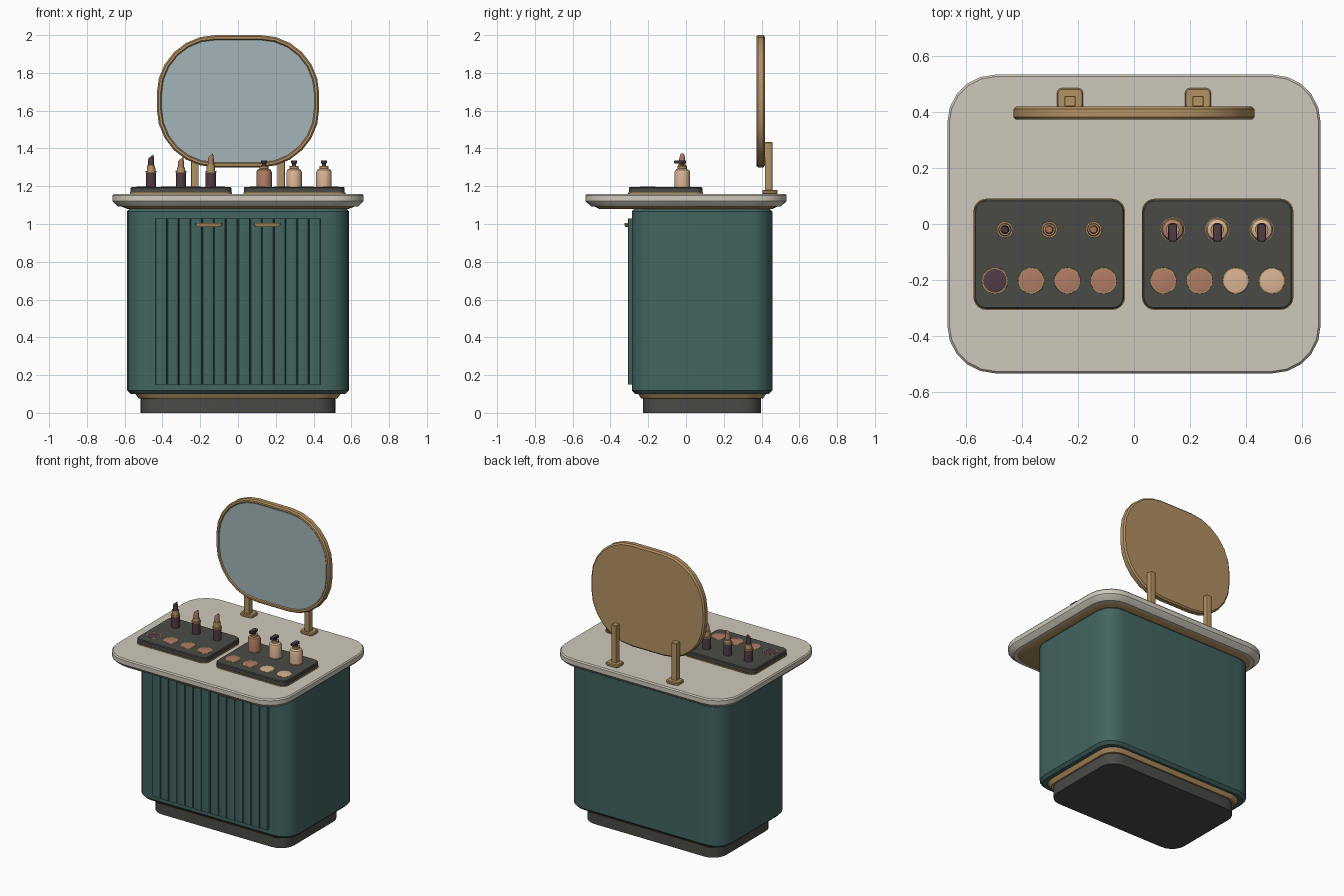
import bpy, bmesh, math
from mathutils import Matrix

cube = bpy.data.objects.get("Cube")
if cube:
    bpy.data.objects.remove(cube, do_unlink=True)


def material(name, r, g, b):
    """Flat colour given as sRGB 0-255, stored linear."""
    lin = [((c / 255 + 0.055) / 1.055) ** 2.4 for c in (r, g, b)] + [1]
    m = bpy.data.materials.new(name)
    m.use_nodes = True
    m.diffuse_color = lin
    m.node_tree.nodes["Principled BSDF"].inputs["Base Color"].default_value = lin
    return m


teal = material("teal paint", 66, 100, 96)
stone = material("pale stone", 206, 201, 188)
gold = material("brushed gold", 180, 146, 98)
dark = material("dark grey", 74, 75, 70)
glass = material("mirror glass", 164, 181, 186)
plum = material("plum", 80, 60, 68)
rose = material("rose brown", 176, 124, 100)
cream = material("skin cream", 218, 180, 148)


def outline(hx, hy, r, segs):
    """Rounded rectangle, counter-clockwise."""
    pts = []
    for q, (sx, sy) in enumerate(((1, 1), (-1, 1), (-1, -1), (1, -1))):
        for i in range(segs + 1):
            a = math.pi / 2 * (q + i / segs)
            pts.append((sx * (hx - r) + r * math.cos(a),
                        sy * (hy - r) + r * math.sin(a)))
    return pts


def loft(name, mat, at, rings, segs=5, upright=False, slant=0):
    """Stack rounded-rectangle rings (height, half x, half y, radius)."""
    bm = bmesh.new()
    loops = [[bm.verts.new((x, y, z)) for x, y in outline(hx, hy, r, segs)]
             for z, hx, hy, r in rings]
    for v in loops[-1]:
        v.co.z += slant * v.co.x
    n = len(loops[0])
    for a, b in zip(loops, loops[1:]):
        for i in range(n):
            j = (i + 1) % n
            bm.faces.new((a[i], a[j], b[j], b[i]))
    bm.faces.new(loops[0][::-1])
    bm.faces.new(loops[-1])
    bmesh.ops.remove_doubles(bm, verts=bm.verts, dist=0.0001)
    if upright:
        bm.transform(Matrix.Rotation(math.pi / 2, 4, "X"))
    me = bpy.data.meshes.new(name)
    bm.to_mesh(me)
    bm.free()
    me.materials.append(mat)
    ob = bpy.data.objects.new(name, me)
    ob.location = at
    bpy.context.collection.objects.link(ob)
    bpy.ops.object.select_all(action="DESELECT")
    ob.select_set(True)
    bpy.context.view_layer.objects.active = ob
    bpy.ops.object.shade_smooth_by_angle(angle=math.radians(32))
    return ob


def slab(name, mat, at, hx, hy, height, r, bevel=0.0, **kw):
    """Rounded box with chamfered top and bottom edges."""
    b = bevel
    rings = [(0, hx, hy, r), (height, hx, hy, r)]
    if b:
        rings = [(0, hx - b, hy - b, r - b), (b, hx, hy, r),
                 (height - b, hx, hy, r), (height, hx - b, hy - b, r - b)]
    return loft(name, mat, at, rings, **kw)


def turned(name, mat, at, profile, segs=5, **kw):
    """Round part from (height, radius) pairs."""
    return loft(name, mat, at, [(z, r, r, r) for z, r in profile], segs, **kw)


# Cabinet
CY = 0.085
slab("plinth", dark, (0, CY, 0), 0.515, 0.312, 0.085, 0.1)
loft("plinth_trim", gold, (0, CY, 0),
     [(0.075, 0.525, 0.322, 0.1), (0.11, 0.55, 0.345, 0.11)])
slab("cabinet_body", teal, (0, CY, 0.1), 0.587, 0.372, 0.985, 0.12, 0.018)

# Countertop
loft("counter_trim", gold, (0, 0, 0),
     [(1.08, 0.585, 0.46, 0.14), (1.095, 0.625, 0.49, 0.15)])
loft("countertop", stone, (0, 0, 0),
     [(1.092, 0.635, 0.5, 0.15), (1.115, 0.66, 0.527, 0.165),
      (1.122, 0.665, 0.532, 0.17), (1.152, 0.665, 0.532, 0.17),
      (1.16, 0.658, 0.525, 0.165)])

# Fluted doors and handles
for side, label in ((-1, "right"), (1, "left")):
    for i in range(7):
        slab(f"{label}_door_slat_{i + 1}", teal,
             (side * (0.034 + 0.062 * i), -0.295, 0.15),
             0.0305, 0.0125, 0.88, 0.01, segs=2)
    loft(f"{label}_handle", gold, (side * 0.155, -0.314, 0.985),
         [(0, 0.06, 0.008, 0.004), (0.012, 0.07, 0.012, 0.005),
          (0.02, 0.07, 0.012, 0.005)], segs=2)

# Mirror
loft("mirror_frame", gold, (0, 0.395, 1.65),
     [(-0.023, 0.42, 0.34, 0.3), (-0.014, 0.43, 0.35, 0.31),
      (0.014, 0.43, 0.35, 0.31), (0.023, 0.422, 0.342, 0.302),
      (0.023, 0.41, 0.33, 0.29), (0.014, 0.404, 0.324, 0.284)],
     segs=6, upright=True)
slab("mirror_glass", glass, (0, 0.383, 1.65), 0.404, 0.324, 0.006, 0.284,
     segs=6, upright=True)
for side, label in ((-1, "right"), (1, "left")):
    slab(f"{label}_mirror_foot", gold, (side * 0.228, 0.445, 1.158),
         0.047, 0.04, 0.022, 0.02, 0.005, segs=3)
    slab(f"{label}_mirror_post", gold, (side * 0.228, 0.437, 1.17),
         0.02, 0.02, 0.263, 0.006, 0.003, segs=2)

# Trays with pans of powder
trays = {-0.302: (plum, rose, rose, rose), 0.298: (rose, rose, cream, cream)}
for tx, colours in trays.items():
    slab("tray_trim", gold, (tx, -0.108, 1.158), 0.27, 0.198, 0.008, 0.045)
    slab("tray", dark, (tx, -0.108, 1.163), 0.267, 0.195, 0.032, 0.042, 0.005)
    for i, colour in enumerate(colours):
        at = (tx + 0.129 * (i - 1.5), -0.202, 1.194)
        turned("pan_rim", gold, at, [(0, 0.047), (0.002, 0.046)])
        turned("pan_powder", colour, at, [(0, 0.042), (0.003, 0.042), (0.005, 0.03)])

# Lipsticks
for x, colour, top in ((-0.46, plum, 0.165), (-0.302, rose, 0.152), (-0.144, rose, 0.17)):
    at = (x, -0.02, 1.194)
    turned("lipstick_base", plum, at, [(0, 0.027), (0.08, 0.027), (0.083, 0.025)])
    turned("lipstick_collar", gold, at,
           [(0.078, 0.029), (0.086, 0.029), (0.086, 0.023), (top - 0.048, 0.021)])
    turned("lipstick_bullet", colour, at,
           [(0.08, 0.016), (top - 0.02, 0.016), (top, 0.012)], slant=0.8)

# Pump bottles
for x, colour in ((0.138, rose), (0.297, cream), (0.455, cream)):
    at = (x, -0.02, 1.194)
    turned("bottle_foot", gold, at, [(0, 0.043), (0.004, 0.043)])
    turned("bottle_body", colour, at,
           [(0.003, 0.041), (0.08, 0.041), (0.092, 0.036), (0.1, 0.022)])
    turned("bottle_collar", gold, at, [(0.098, 0.024), (0.112, 0.024)])
    turned("pump_stem", plum, at, [(0.11, 0.01), (0.13, 0.01)])
    slab("pump_head", plum, (x, -0.031, 1.32), 0.016, 0.032, 0.017, 0.008, 0.003, segs=2)
